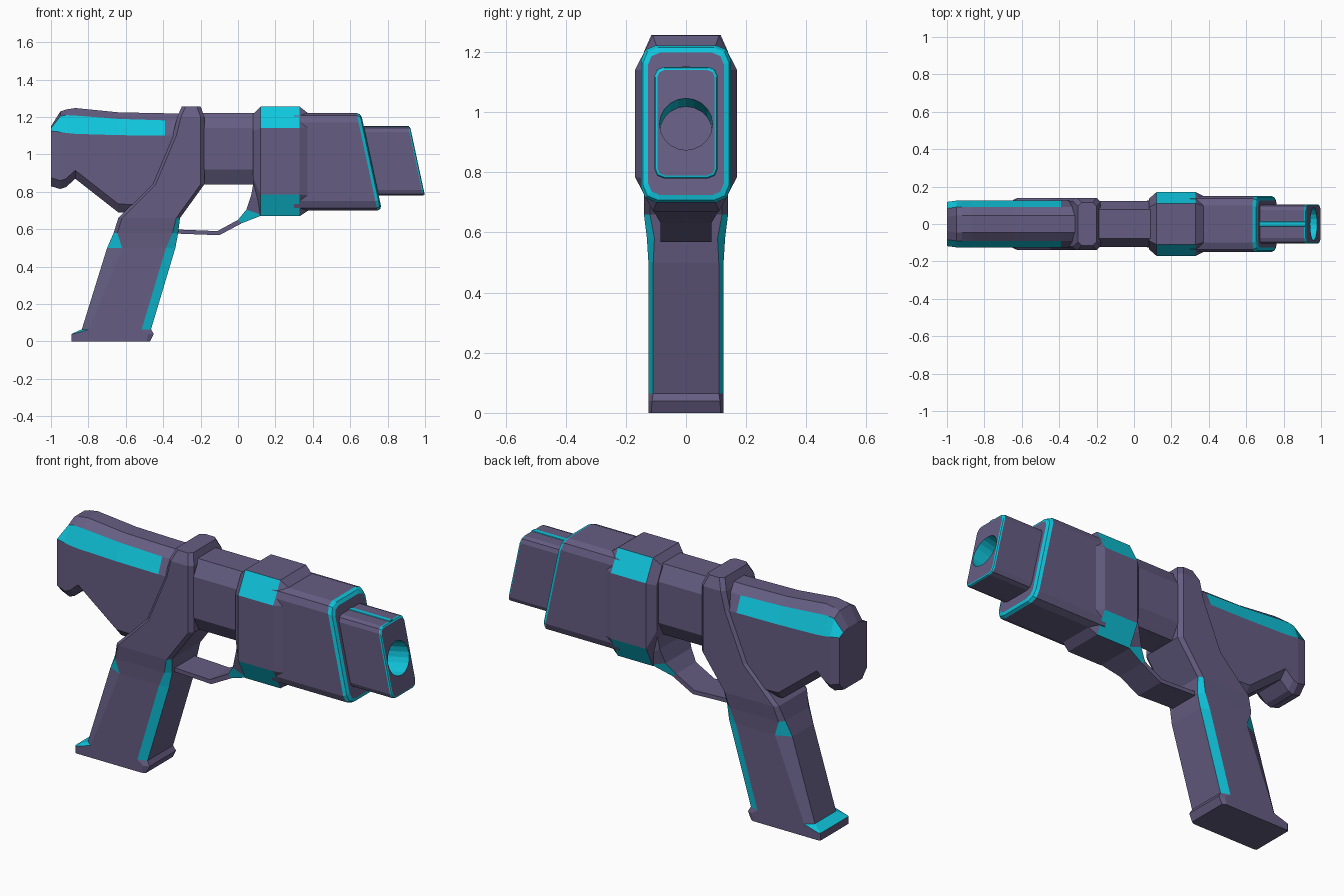
import bpy, bmesh, math

if "Cube" in bpy.data.objects:
    bpy.data.objects.remove(bpy.data.objects["Cube"])


def material(name, color):
    m = bpy.data.materials.new(name)
    m.diffuse_color = color
    m.use_nodes = True
    m.node_tree.nodes["Principled BSDF"].inputs["Base Color"].default_value = m.diffuse_color
    return m


PURPLE = material("purple_shell", (0.13, 0.11, 0.225, 1))
CYAN = material("cyan_trim", (0.005, 0.56, 0.72, 1))
ALL = range(99)


def loft(name, rings, cyan=None):
    """Skin a list of rings; cyan maps a segment to its cyan sides."""
    cyan = cyan or {}
    bm = bmesh.new()
    vs = [[bm.verts.new(p) for p in r] for r in rings]
    n = len(vs[0])
    for s in range(len(vs) - 1):
        for i in range(n):
            j = (i + 1) % n
            f = bm.faces.new((vs[s][i], vs[s][j], vs[s + 1][j], vs[s + 1][i]))
            f.material_index = int(i in cyan.get(s, ()))
    bm.faces.new(vs[0][::-1])
    bm.faces.new(vs[-1])
    bmesh.ops.recalc_face_normals(bm, faces=bm.faces)
    me = bpy.data.meshes.new(name)
    bm.to_mesh(me)
    bm.free()
    me.materials.append(PURPLE)
    me.materials.append(CYAN)
    ob = bpy.data.objects.new(name, me)
    bpy.context.collection.objects.link(ob)
    return ob


SLOPE = 0.215  # lean of the slanted muzzle faces


def xsec(x, w, z0, z1, cy, cz, slope=0, seg=1):
    """Rectangle with cut corners across x."""
    pts = []
    for q, (sy, sz) in enumerate([(1, 1), (-1, 1), (-1, -1), (1, -1)]):
        corner = []
        for k in range(seg + 1):
            a = math.pi / 2 * k / seg
            y = sy * (w - cy + cy * math.cos(a))
            z = (z1 - cz + cz * math.sin(a)) if sz > 0 else (z0 + cz - cz * math.sin(a))
            corner.append((x + slope * (1 - z), y, z))
        pts += corner if q % 2 == 0 else corner[::-1]
    return pts


def muzzle_block(name, x0, x1, w, z0, z1, c, trim):
    """Block with a slanted front edged by a cyan bevel."""
    e = trim * 0.3
    return loft(name, [
        xsec(x0, w, z0, z1, c, c, 0, 2),
        xsec(x1 - trim, w, z0, z1, c, c, SLOPE, 2),
        xsec(x1 - e, w - e, z0 + e, z1 - e, c, c, SLOPE, 2),
        xsec(x1, w - trim, z0 + trim, z1 - trim, c * 0.8, c * 0.8, SLOPE, 2),
    ], {1: ALL, 2: ALL})


# Muzzle, shroud and the cyan strip on top
muzzle = muzzle_block("muzzle", 0.60, 0.952, 0.105, 0.78, 1.15, 0.03, 0.010)
muzzle_block("front_shroud", 0.30, 0.705, 0.15, 0.70, 1.222, 0.05, 0.024)
strip = loft("muzzle_top_strip", [xsec(x, 0.013, 1.14, 1.153, 0.002, 0.002)
                                  for x in (0.64, 0.915)], {0: ALL})

# Bore cut at right angles to the slanted face
bpy.ops.mesh.primitive_cylinder_add(
    vertices=20, radius=0.088, depth=0.26, location=(0.961, 0, 0.96),
    rotation=(0, math.pi / 2 - math.atan(SLOPE), 0))
cutter = bpy.context.object
cutter.name = "bore_cutter"
cutter.data.materials.append(PURPLE)
cutter.data.materials.append(CYAN)
for f in cutter.data.polygons:
    f.material_index = int(len(f.vertices) == 4)
cutter.hide_render = True
cutter.hide_set(True)
cut = muzzle.modifiers.new("bore", "BOOLEAN")
cut.operation = "DIFFERENCE"
cut.object = cutter
cut.solver = "EXACT"

# Collar with cyan corners, and the narrow middle barrel
loft("collar", [
    xsec(0.08, 0.135, 0.79, 1.215, 0.045, 0.09),
    xsec(0.12, 0.17, 0.67, 1.255, 0.06, 0.115),
    xsec(0.33, 0.17, 0.67, 1.255, 0.06, 0.115),
    xsec(0.375, 0.148, 0.70, 1.22, 0.05, 0.08),
], {1: (0, 2, 4, 6)})
loft("middle_barrel", [xsec(x, 0.122, 0.84, 1.222, 0.045, 0.08) for x in (-0.25, 0.12)])


# Rear body with a cyan shoulder on each side
def rear(x, w, z0, zs, zc, zt):
    half = [(w - 0.04, z0), (w, z0 + 0.045), (w, zs), (w - 0.035, zc), (w - 0.08, zt)]
    return [(x, y, z) for y, z in half] + [(x, -y, z) for y, z in half[::-1]]


loft("rear_body", [
    rear(-1.00, 0.118, 0.83, 1.125, 1.14, 1.15),
    rear(-0.95, 0.125, 0.815, 1.12, 1.205, 1.23),
    rear(-0.92, 0.125, 0.825, 1.115, 1.21, 1.24),
    rear(-0.87, 0.125, 0.87, 1.11, 1.208, 1.248),
    rear(-0.64, 0.125, 0.69, 1.103, 1.19, 1.225),
    rear(-0.39, 0.125, 0.68, 1.10, 1.182, 1.22),
    rear(-0.30, 0.125, 0.72, 1.10, 1.182, 1.22),
], {s: (2, 6) for s in range(5)})


# Grip running up into the raised frame ring
def zsec(z, xb, xf, w, cb=(0.04, 0.035), cf=(0.05, 0.016)):
    half = [(xf, w - cf[1]), (xf - cf[0], w), (xb + cb[0], w), (xb, w - cb[1])]
    return [(x, y, z) for x, y in half] + [(x, -y, z) for x, y in half[::-1]]


small = (0.02, 0.02)
loft("grip_and_frame", [
    zsec(0.0, -0.89, -0.47, 0.125, (0.01, 0.005), (0.02, 0.01)),
    zsec(0.04, -0.89, -0.45, 0.125, (0.01, 0.005), (0.03, 0.012)),
    zsec(0.065, -0.835, -0.465, 0.125),
    zsec(0.50, -0.70, -0.335, 0.125, (0.08, 0.035)),
    zsec(0.58, -0.665, -0.32, 0.13, (0.02, 0.03), (0.03, 0.025)),
    zsec(0.66, -0.64, -0.31, 0.14, small, small),
    zsec(0.84, -0.46, -0.18, 0.14, small, small),
    zsec(1.10, -0.35, -0.18, 0.14, small, small),
    zsec(1.20, -0.325, -0.18, 0.14, small, small),
    zsec(1.257, -0.30, -0.20, 0.115, small, small),
], {1: (2, 3, 4), 2: (0, 6), 3: (0, 2, 4, 6), 4: (0, 6)})

# Trigger guard: outer point, inner point, half width
guard = [((-0.36, 0.578), (-0.36, 0.600), 0.085),
         ((-0.10, 0.568), (-0.11, 0.590), 0.085),
         ((0.02, 0.632), (0.00, 0.650), 0.085),
         ((0.13, 0.675), (0.045, 0.705), 0.11),
         ((0.16, 0.72), (0.07, 0.78), 0.125),
         ((0.16, 0.86), (0.085, 0.86), 0.125)]
loft("trigger_guard", [
    [(o[0], -w, o[1]), (o[0], w, o[1]), (i[0], w, i[1]), (i[0], -w, i[1])]
    for o, i, w in guard], {2: (1, 3)})
